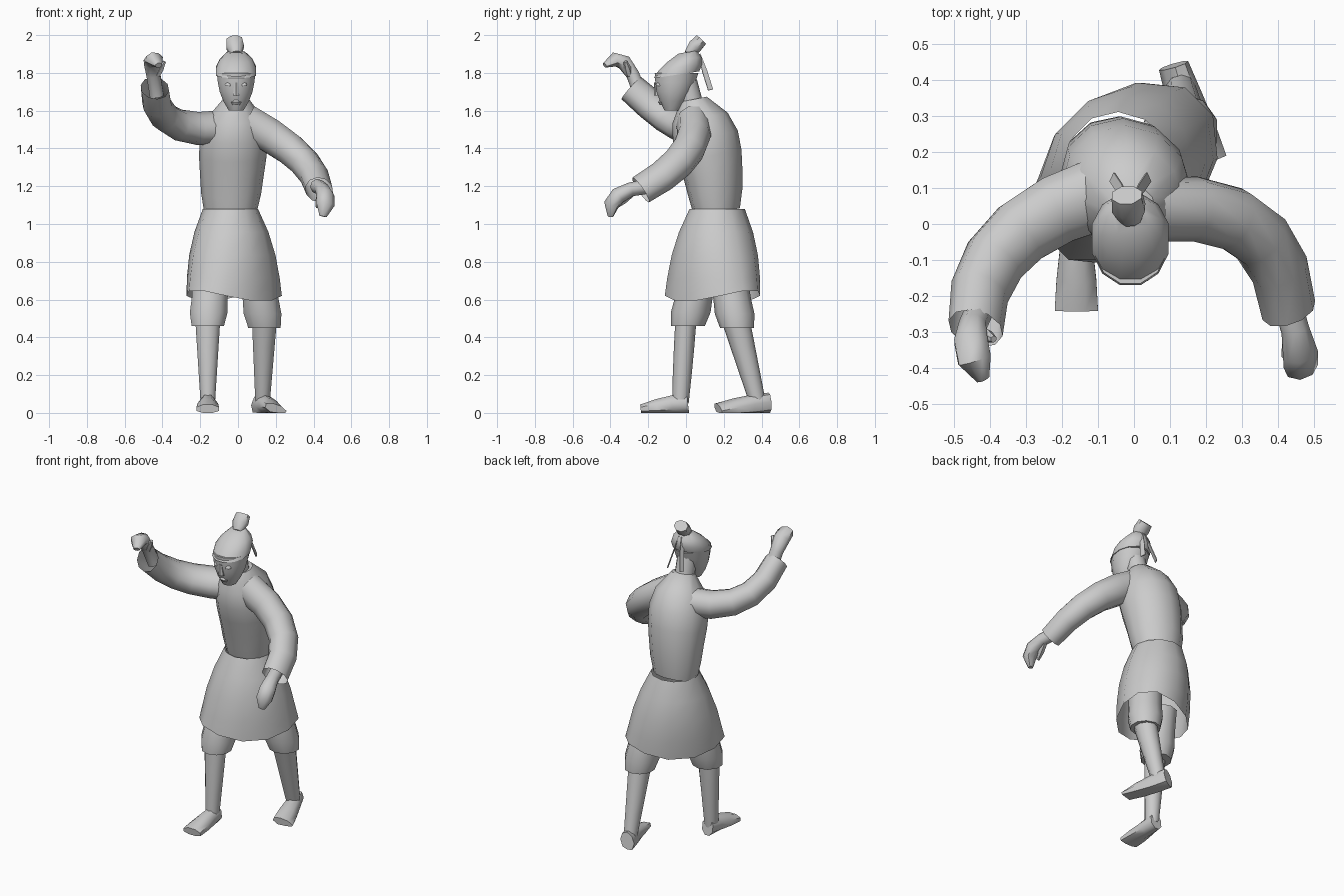
import bpy
import bmesh
import math
from mathutils import Vector, Quaternion

if "Cube" in bpy.data.objects:
    bpy.data.objects.remove(bpy.data.objects["Cube"], do_unlink=True)

grey = bpy.data.materials.new("plain grey")
grey.use_nodes = True
tone = (0.6, 0.6, 0.6, 1)
grey.diffuse_color = tone
grey.node_tree.nodes["Principled BSDF"].inputs["Base Color"].default_value = tone


def finish(name, bm):
    bmesh.ops.recalc_face_normals(bm, faces=bm.faces[:])
    mesh = bpy.data.meshes.new(name)
    bm.to_mesh(mesh)
    bm.free()
    mesh.materials.append(grey)
    part = bpy.data.objects.new(name, mesh)
    bpy.context.collection.objects.link(part)
    bpy.ops.object.select_all(action='DESELECT')
    part.select_set(True)
    bpy.context.view_layer.objects.active = part
    bpy.ops.object.shade_smooth_by_angle(angle=math.radians(50))


def along(points, t):
    """Point on the smooth curve steered by the given points."""
    while len(points) > 1:
        points = [a.lerp(b, t) for a, b in zip(points, points[1:])]
    return points[0]


def taper(start, end, count):
    return [start + (end - start) * i / (count - 1) for i in range(count)]


def skin(name, path, widths, flat=(1, 1), sides=10, lean=None, yaw=0, hem=0, hollow=False):
    """Skin evenly spaced rings along a curve. Rings are square to the curve,
    or level when a lean (rise toward the back) is given."""
    bm = bmesh.new()
    points = [Vector(p) for p in path]
    count = len(widths)
    centres = [along(points, i / (count - 1)) for i in range(count)]
    depths = taper(*flat, count)
    turn = Quaternion((0, 0, 1), math.radians(yaw))
    heading = Vector((0, 0, 1))
    loops = []
    for i, centre in enumerate(centres):
        if lean is None:
            ahead = centres[min(i + 1, count - 1)] - centres[max(i - 1, 0)]
            turn = heading.rotation_difference(ahead) @ turn
            heading = ahead
        loop = []
        for k in range(sides):
            a = math.tau * (k + 0.5) / sides
            p = turn @ Vector((math.cos(a), depths[i] * math.sin(a), 0)) * widths[i]
            p.z += p.y * (lean or 0)
            if i == 0:
                p.z += hem * math.sin(a) ** 2
            p += centre
            p.z = max(p.z, 0)
            loop.append(bm.verts.new(p))
        loops.append(loop)
    for low, high in zip(loops, loops[1:]):
        for k in range(sides):
            n = (k + 1) % sides
            bm.faces.new((low[k], low[n], high[n], high[k]))
    if not hollow:
        bm.faces.new(loops[0])
        bm.faces.new(loops[-1])
    finish(name, bm)


# Flared skirt, stretched along the stride, its hem raised over both legs
skin("skirt", [(-0.02, 0.14, 0.59), (-0.04, 0.165, 1.08)], [0.21, 0.215, 0.21, 0.19, 0.15],
     flat=(1.4, 0.95), sides=12, lean=0, yaw=-45, hem=0.06, hollow=True)

# Tunic body bending forward to the collar
skin("torso", [(-0.04, 0.165, 1.06), (-0.03, 0.15, 1.36), (-0.01, 0.04, 1.66)],
     [0.14, 0.16, 0.17, 0.18, 0.18, 0.15, 0.07], flat=(0.85, 1), sides=12, lean=0.2, yaw=-15)

# Sleeves, open at the cuff
skin("left_sleeve", [(0.04, 0.04, 1.54), (0.4, 0.08, 1.36), (0.43, -0.24, 1.18)],
     taper(0.1, 0.07, 6), flat=(0.9, 1.2), hollow=True)
skin("right_sleeve", [(-0.08, 0.09, 1.51), (-0.45, -0.02, 1.47), (-0.44, -0.29, 1.72)],
     taper(0.09, 0.07, 6), flat=(1.2, 1.2), hollow=True)

# Curled hands and their thumbs
grip = [0.04, 0.04, 0.05, 0.05, 0.02]
skin("left_hand", [(0.42, -0.2, 1.2), (0.49, -0.42, 1.18), (0.45, -0.4, 1.04)],
     grip, flat=(1, 0.7), sides=8)
skin("right_hand", [(-0.43, -0.24, 1.68), (-0.48, -0.32, 1.95), (-0.42, -0.43, 1.84)],
     grip, flat=(1, 0.7), sides=8)
thumb = [0.02, 0.02, 0.01]
skin("left_thumb", [(0.44, -0.29, 1.16), (0.42, -0.37, 1.09)], thumb, sides=6)
skin("right_thumb", [(-0.43, -0.3, 1.79), (-0.39, -0.32, 1.86)], thumb, sides=6)

# Knee breeches, fullest just above the hem
baggy = [0.09, 0.105, 0.1, 0.1, 0.1]
skin("left_breeches", [(0.14, 0.27, 0.45), (0.1, 0.22, 0.75)], baggy, lean=0)
skin("right_breeches", [(-0.16, 0.01, 0.46), (-0.14, 0.07, 0.75)], baggy, lean=0)

# Shins and flat-soled feet
calf = [0.04, 0.05, 0.06, 0.07]
skin("left_shin", [(0.13, 0.38, 0.05), (0.14, 0.26, 0.5)], calf, flat=(1.1, 1.1), lean=0)
skin("right_shin", [(-0.16, -0.03, 0.05), (-0.16, 0, 0.5)], calf, flat=(1.1, 0.8), lean=0)
sole = [0.04, 0.05, 0.06, 0.065]
skin("left_foot", [(0.11, 0.44, 0.05), (0.2, 0.17, 0.02)], sole, flat=(1.5, 0.4), sides=8)
skin("right_foot", [(-0.16, 0.01, 0.05), (-0.16, -0.24, 0.02)], sole, flat=(1.5, 0.4), sides=8)

# Neck and face, the chin tucked forward
middle = -0.01
skin("neck", [(middle, 0.04, 1.6), (middle, 0, 1.75)], [0.06, 0.06])
skin("face", [(middle, -0.075, 1.6), (middle, -0.05, 1.8)], [0.04, 0.07, 0.09, 0.1, 0.106],
     flat=(1, 1.13), sides=12, lean=0)
skin("nose", [(middle, -0.15, 1.68), (middle, -0.16, 1.75)], [0.02, 0.01], sides=6, lean=0)
skin("lips", [(middle, -0.12, 1.63), (middle, -0.12, 1.66)], [0.02, 0.03, 0.02], sides=8, lean=0)

# Cap, and the hair knot tipped backward
skin("cap", [(middle, -0.05, 1.79), (middle, 0.01, 1.91)], [0.11, 0.11, 0.09, 0.05],
     flat=(1.13, 1), sides=12, lean=0.15)
skin("hair_knot", [(middle, 0.01, 1.9), (-0.02, 0.08, 1.975)], [0.03, 0.05, 0.045],
     flat=(0.8, 0.8), sides=8)

# Paired eyes, and thin ribbons hanging behind
for side, s in (("left", 1), ("right", -1)):
    x = middle + 0.04 * s
    skin(side + "_eye", [(x, -0.14, 1.73), (x, -0.14, 1.75)], thumb, sides=8, lean=0)
    skin(side + "_ribbon", [(middle + 0.01 * s, 0.07, 1.9), (middle + 0.05 * s, 0.13, 1.71)],
         thumb[::-1], flat=(0.2, 0.2), sides=4)
